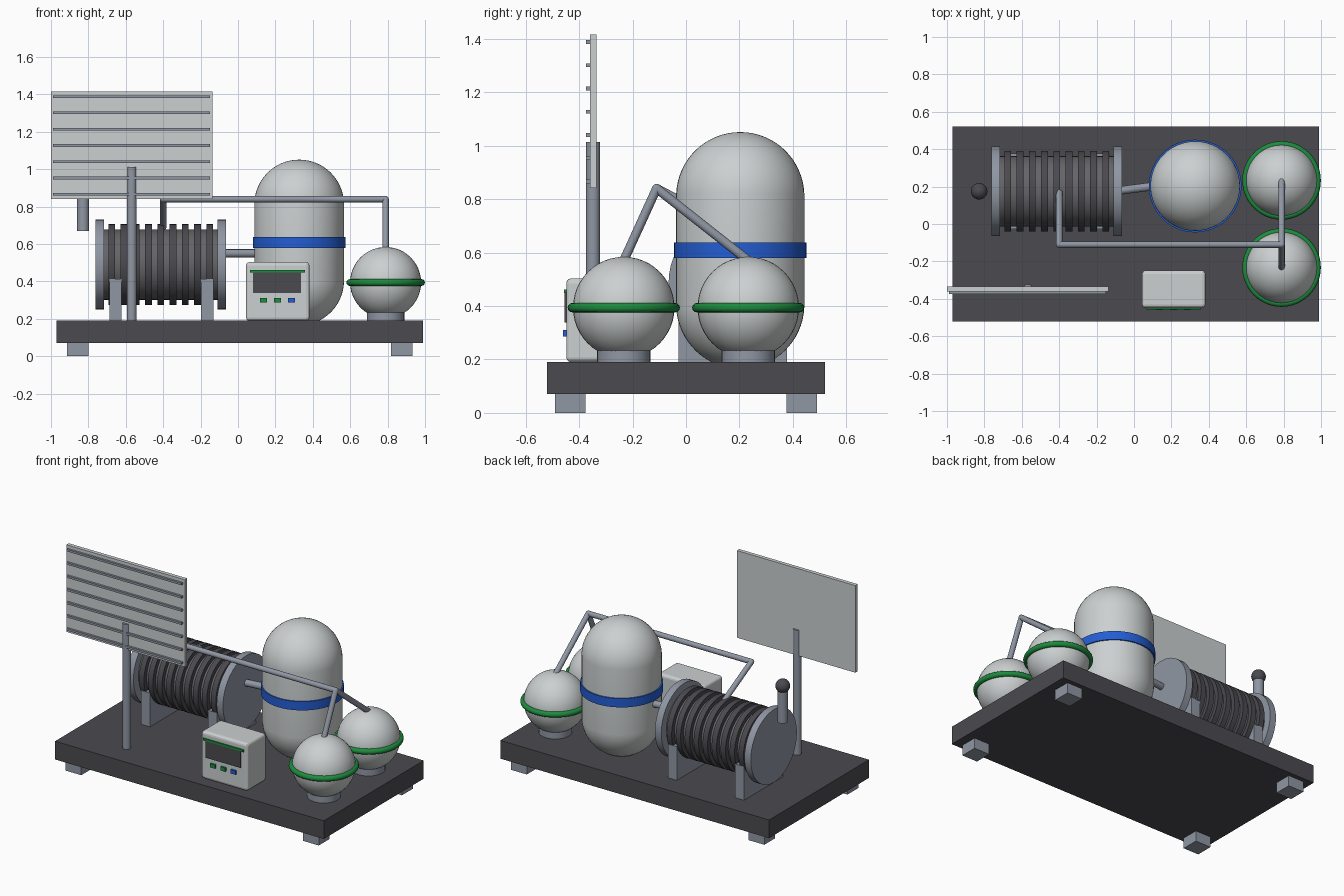
import bpy
import math
from mathutils import Vector

if "Cube" in bpy.data.objects:
    bpy.data.objects.remove(bpy.data.objects["Cube"])


def material(name, r, g, b):
    m = bpy.data.materials.new(name)
    m.diffuse_color = (r, g, b, 1)
    m.use_nodes = True
    m.node_tree.nodes["Principled BSDF"].inputs["Base Color"].default_value = m.diffuse_color
    return m


LIGHT = material("light_grey", 0.60, 0.63, 0.63)
STEEL = material("steel_grey", 0.28, 0.31, 0.37)
DARK = material("dark_grey", 0.070, 0.067, 0.078)
CORE = material("mid_grey", 0.13, 0.13, 0.14)
BLUE = material("blue", 0.017, 0.11, 0.65)
GREEN = material("green", 0.012, 0.26, 0.048)


def finish(name, mat, smooth=False):
    ob = bpy.context.object
    ob.name = name
    ob.data.materials.append(mat)
    if smooth:
        bpy.ops.object.shade_smooth_by_angle(angle=math.radians(35))
    return ob


def box(name, mat, x, y, z, bevel=0):
    """Box from (min, max) pairs on each axis."""
    bpy.ops.mesh.primitive_cube_add(size=1)
    ob = finish(name, mat)
    for v in ob.data.vertices:
        v.co = [(a + b) / 2 + c * (b - a) for c, (a, b) in zip(v.co, (x, y, z))]
    if bevel:
        mod = ob.modifiers.new("bevel", 'BEVEL')
        mod.width, mod.segments = bevel, 3
    return ob


def rod(name, mat, a, b, r, sides=32):
    """Cylinder between two points."""
    a, b = Vector(a), Vector(b)
    bpy.ops.mesh.primitive_cylinder_add(vertices=sides, radius=r, depth=(b - a).length,
                                        location=(a + b) / 2)
    ob = finish(name, mat, True)
    ob.rotation_euler = (b - a).to_track_quat('Z', 'Y').to_euler()
    return ob


def ball(name, mat, loc, r, seg=32, rings=16):
    bpy.ops.mesh.primitive_uv_sphere_add(segments=seg, ring_count=rings, radius=r, location=loc)
    return finish(name, mat, True)


# base plate and feet
box("base_plate", DARK, (-0.97, 0.99), (-0.52, 0.52), (0.07, 0.19))
for x in (-0.857, 0.875):
    for y in (-0.433, 0.433):
        box("foot", STEEL, (x - 0.057, x + 0.057), (y - 0.057, y + 0.057), (0, 0.07))

# main tank: a sphere pulled apart at its equator into a capsule
TX, TY, TZ = 0.327, 0.203, 0.608
tank = ball("main_tank", LIGHT, (TX, TY, TZ), 0.24, 48, 33)
for v in tank.data.vertices:
    v.co.z += math.copysign(0.203, v.co.z)
rod("tank_band", BLUE, (TX, TY, TZ - 0.029), (TX, TY, TZ + 0.029), 0.248, 48)

# small round tanks with rings and pedestals
for y in (-0.233, 0.233):
    ball("round_tank", LIGHT, (0.789, y, 0.394), 0.19, 40, 24)
    bpy.ops.mesh.primitive_torus_add(major_segments=48, minor_segments=12, location=(0.789, y, 0.394),
                                     major_radius=0.192, minor_radius=0.018)
    finish("round_tank_ring", GREEN, True)
    rod("round_tank_pedestal", STEEL, (0.789, y, 0.19), (0.789, y, 0.236), 0.10)

# finned drum lying along x
DX, DY, DZ = -0.413, 0.175, 0.49
rod("drum_core", CORE, (-0.73, DY, DZ), (-0.10, DY, DZ), 0.188, 48)
for i in range(9):
    x = DX + (i - 4) * 0.0655
    rod("drum_fin", DARK, (x - 0.018, DY, DZ), (x + 0.018, DY, DZ), 0.216, 48)
for x in (-0.74, -0.087):
    rod("drum_flange", STEEL, (x - 0.023, DY, DZ), (x + 0.023, DY, DZ), 0.24, 48)
for x in (-0.655, -0.165):
    box("drum_support", STEEL, (x - 0.033, x + 0.033), (DY - 0.203, DY + 0.203), (0.19, 0.412))

# vent pipe with a round cap beside the drum
rod("vent_pipe", STEEL, (-0.828, DY, 0.67), (-0.828, DY, 0.88), 0.032)
ball("vent_cap", DARK, (-0.828, DY, 0.905), 0.044)

# pipework: drum to tank, drum to round tanks
rod("drum_to_tank_pipe", STEEL, (-0.09, 0.177, 0.55), (0.15, 0.208, 0.55), 0.022, 20)
start, bend, tee = (-0.4, DY, 0.69), (-0.4, -0.11, 0.84), (0.789, -0.11, 0.84)
for a, b in ((start, bend), (bend, tee), (tee, (0.789, 0.233, 0.57)), (tee, (0.789, -0.233, 0.57))):
    rod("overhead_pipe", STEEL, a, b, 0.017, 20)
for p in (bend, tee):
    ball("pipe_joint", STEEL, p, 0.0172, 20, 12)

# panel on a mast, ribs on its front
box("panel", LIGHT, (-1.0, -0.136), (-0.36, -0.335), (0.842, 1.416))
for i in range(7):
    z = 0.866 + i * 0.087
    box("panel_rib", STEEL, (-0.99, -0.15), (-0.374, -0.359), (z - 0.007, z + 0.007))
rod("panel_mast", STEEL, (-0.568, -0.348, 0.19), (-0.568, -0.348, 1.013), 0.026)

# control box with screen, strip and buttons
box("control_box", LIGHT, (0.043, 0.382), (-0.448, -0.248), (0.19, 0.503), 0.018)
box("control_screen", DARK, (0.08, 0.337), (-0.455, -0.446), (0.338, 0.455))
box("control_strip", GREEN, (0.064, 0.358), (-0.457, -0.447), (0.448, 0.462))
for x, mat in ((0.136, GREEN), (0.211, GREEN), (0.286, BLUE)):
    box("control_button", mat, (x - 0.018, x + 0.018), (-0.46, -0.446), (0.286, 0.311))
